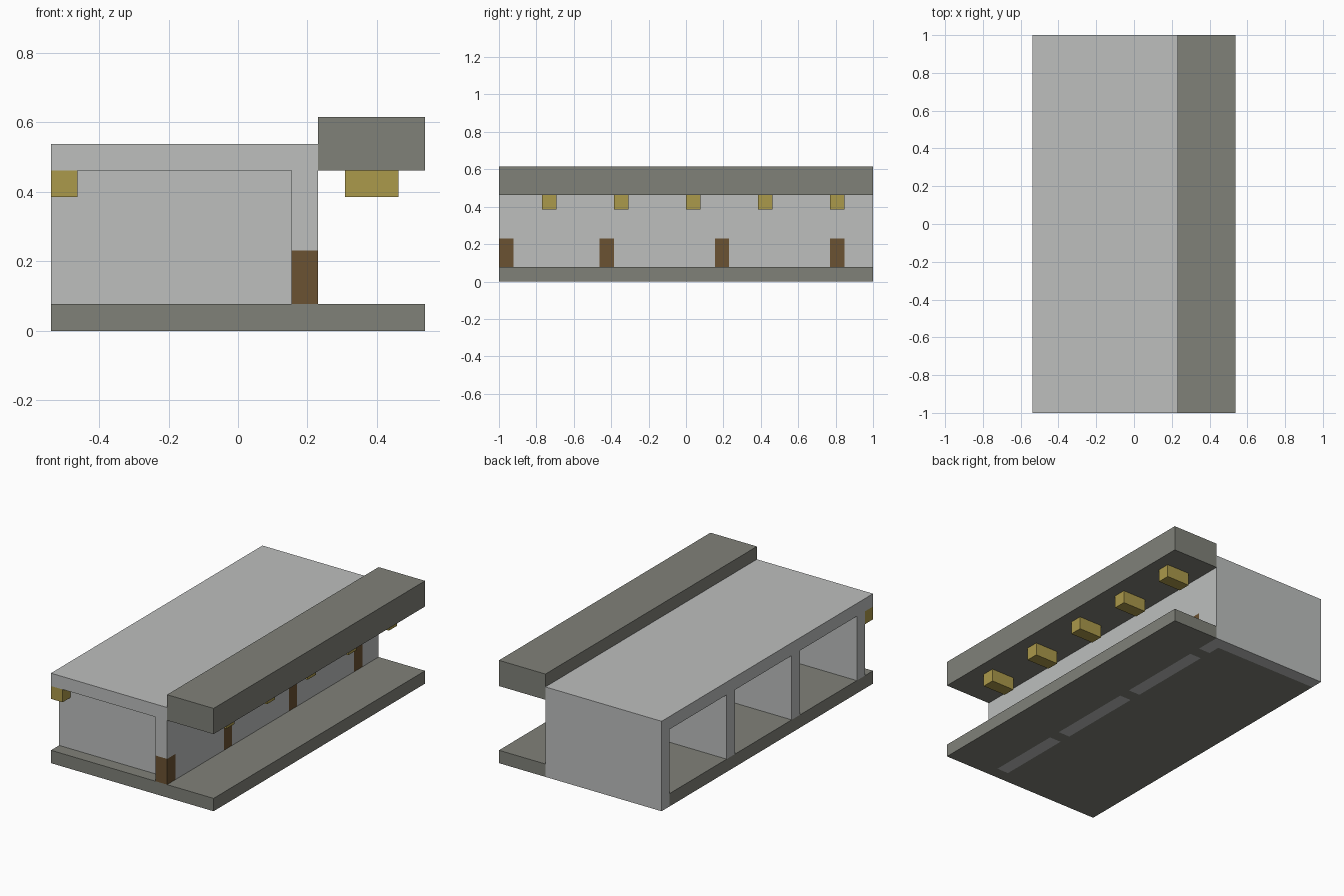
import bpy
import bmesh
from mathutils import Vector

U = 1 / 13  # block size; all parts are laid out in whole blocks

cube = bpy.data.objects.get("Cube")
if cube:
    bpy.data.objects.remove(cube, do_unlink=True)


def material(name, rgb):
    m = bpy.data.materials.new(name)
    m.use_nodes = True
    colour = (*rgb, 1)
    m.diffuse_color = colour
    bsdf = m.node_tree.nodes["Principled BSDF"]
    bsdf.inputs["Base Color"].default_value = colour
    bsdf.inputs["Roughness"].default_value = 0.9
    return m


CONCRETE = material("pale concrete", (0.508, 0.521, 0.515))
STONE = material("dark stone", (0.216, 0.22, 0.191))
WOOD = material("brown wood", (0.147, 0.084, 0.032))
LAMP = material("lamp yellow", (0.407, 0.319, 0.069))


def extrude_profile(name, profile, y0, y1, mats, cuts=(), rule=None):
    """Extrude an x-z outline along y, cut it on planes, colour faces by rule."""
    bm = bmesh.new()
    face = bm.faces.new([bm.verts.new((x, y0, z)) for x, z in profile])
    new = bmesh.ops.extrude_face_region(bm, geom=[face])["geom"]
    moved = [g for g in new if isinstance(g, bmesh.types.BMVert)]
    bmesh.ops.translate(bm, verts=moved, vec=(0, y1 - y0, 0))
    for axis, values in cuts:
        normal = Vector([float(i == axis) for i in range(3)])
        for v in values:
            geom = bm.verts[:] + bm.edges[:] + bm.faces[:]
            bmesh.ops.bisect_plane(bm, geom=geom, plane_co=normal * v, plane_no=normal)
    bmesh.ops.recalc_face_normals(bm, faces=bm.faces[:])
    if rule:
        for f in bm.faces:
            f.material_index = int(rule(f.calc_center_median()))
    bmesh.ops.scale(bm, vec=(U, U, U), verts=bm.verts[:])
    mesh = bpy.data.meshes.new(name)
    bm.to_mesh(mesh)
    bm.free()
    for m in mats:
        mesh.materials.append(m)
    ob = bpy.data.objects.new(name, mesh)
    bpy.context.collection.objects.link(ob)
    return ob


def box(name, x, y, z, mats, cuts=(), rule=None):
    outline = [(x[0], z[0]), (x[1], z[0]), (x[1], z[1]), (x[0], z[1])]
    return extrude_profile(name, outline, y[0], y[1], mats, cuts, rule)


POSTS = (-13, -6, 2, 10)
post_edges = [e for p in POSTS for e in (p, p + 1) if e > -13]


def at_post(y):
    return any(p <= y <= p + 1 for p in POSTS)


# Floor slab, with the wall footings showing through it
def footing(c):
    return c.x < 3 and (c.y > 12 or (c.x > 2 and not at_post(c.y)))


box("floor_slab", (-7, 7), (-13, 13), (0, 1), [STONE, CONCRETE],
    [(0, (2, 3)), (1, post_edges + [12])], footing)


# Roof and long side wall in one profile, with wooden posts set flush in the wall
def post(c):
    return c.x >= 2 and c.z < 3 and at_post(c.y)


shell = [(-7, 6), (2, 6), (2, 1), (3, 1), (3, 7), (-7, 7)]
extrude_profile("roof_and_side_wall", shell, -13, 13, [CONCRETE, WOOD],
                [(2, (3,)), (0, (2,)), (1, post_edges)], post)

# Cross walls dividing the bays
for i, y in enumerate((-12, -4, 4, 12)):
    box(f"cross_wall_{i + 1}", (-7, 2), (y, y + 1), (1, 6), [CONCRETE])

# Overhanging eave beam and its lamps
box("eave_beam", (3, 7), (-13, 13), (6, 8), [STONE])
for i, y in enumerate(range(-10, 11, 5)):
    box(f"eave_lamp_{i + 1}", (4, 6), (y, y + 1), (5, 6), [LAMP])

# Lamp under the front corner of the roof
box("corner_lamp", (-7, -6), (-13, -12), (5, 6), [LAMP])
